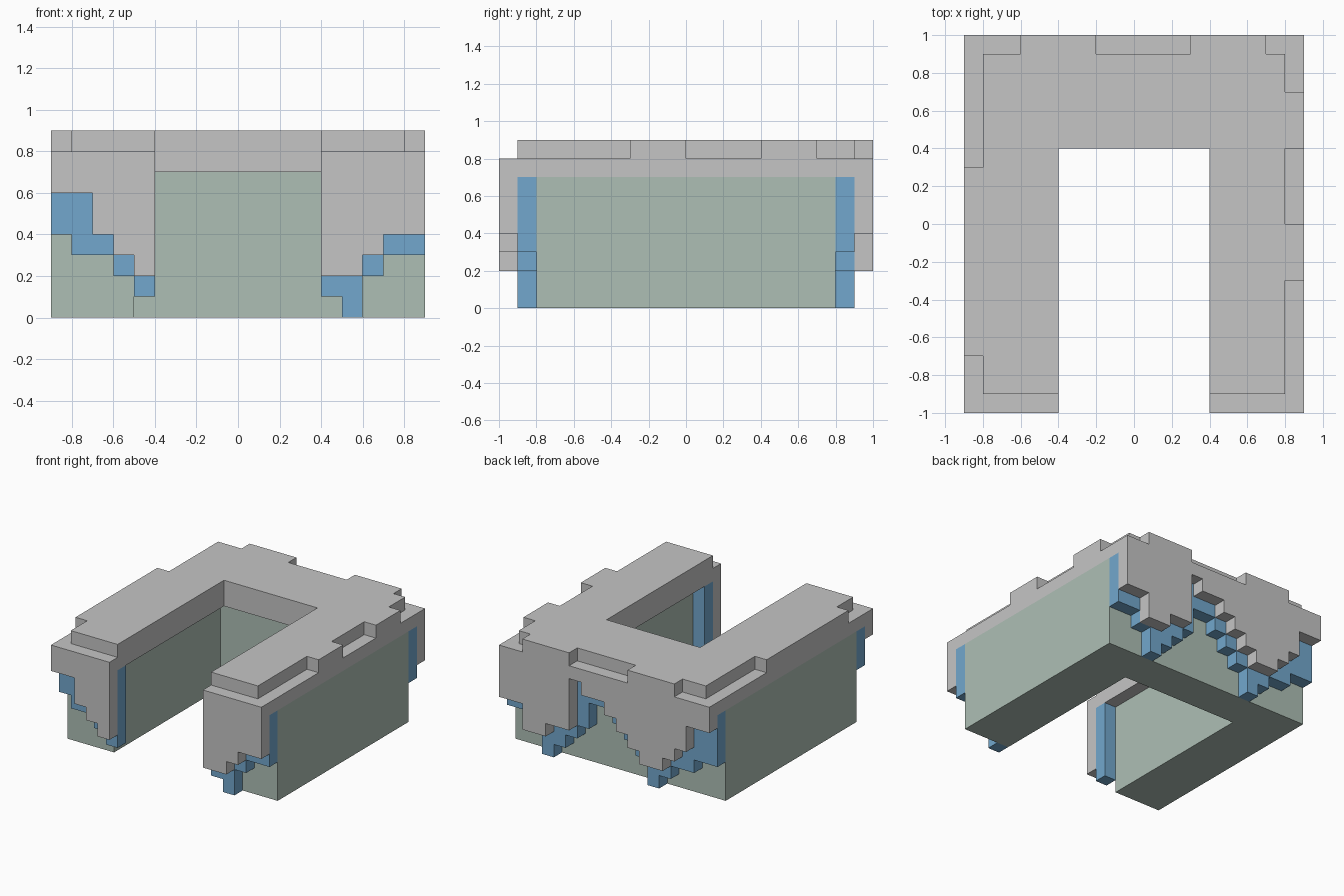
import bpy, bmesh
from mathutils import Vector

if "Cube" in bpy.data.objects:
    bpy.data.objects.remove(bpy.data.objects["Cube"])


def material(name, rgb):
    m = bpy.data.materials.new(name)
    m.diffuse_color = (*rgb, 1)
    m.use_nodes = True
    m.node_tree.nodes["Principled BSDF"].inputs["Base Color"].default_value = m.diffuse_color
    return m


GREY = material("light grey", (0.56, 0.56, 0.56))
BLUE = material("soft blue", (0.17, 0.39, 0.61))
GREEN = material("pale green", (0.42, 0.52, 0.46))


def prism(name, points, direction, mat):
    """Flat outline extruded along a vector."""
    bm = bmesh.new()
    face = bm.faces.new([bm.verts.new(p) for p in points])
    new = bmesh.ops.extrude_face_region(bm, geom=[face])["geom"]
    verts = [v for v in new if isinstance(v, bmesh.types.BMVert)]
    bmesh.ops.translate(bm, verts=verts, vec=Vector(direction))
    bmesh.ops.recalc_face_normals(bm, faces=bm.faces)
    me = bpy.data.meshes.new(name)
    bm.to_mesh(me)
    bm.free()
    me.materials.append(mat)
    ob = bpy.data.objects.new(name, me)
    bpy.context.collection.objects.link(ob)
    return ob


def slab(name, outline, z0, z1, mat):
    return prism(name, [(x, y, z0) for x, y in outline], (0, 0, z1 - z0), mat)


def drip(name, x0, bottoms, y, mat):
    """Stepped fringe hanging from z = 0.7, one height in tenths per 0.1 column."""
    pts = [(x0, 0.7)]
    for i, b in enumerate(bottoms):
        xa, xb = x0 + i * 0.1, x0 + (i + 1) * 0.1
        if i and bottoms[i - 1] == b:
            pts[-1] = (xb, b / 10)
        else:
            pts += [(xa, b / 10), (xb, b / 10)]
    pts.append((x0 + len(bottoms) * 0.1, 0.7))
    return prism(name, [(x, y, z) for x, z in pts], (0, 0.1, 0), mat)


# U-shaped body, recessed under the cover
slab("body", [(-.9, -.8), (-.5, -.8), (-.5, .5), (.5, .5), (.5, -.8), (.9, -.8),
              (.9, .8), (-.9, .8)], 0, 0.7, GREEN)

# cover slab
slab("cover", [(-.9, -1), (-.4, -1), (-.4, .4), (.4, .4), (.4, -1), (.9, -1),
               (.9, 1), (-.9, 1)], 0.7, 0.8, GREY)

# top layer with a notched outer edge
slab("cover_top", [(-.8, -.9), (-.4, -.9), (-.4, .4), (.4, .4), (.4, -.9), (.8, -.9),
                   (.8, -.3), (.9, -.3), (.9, 0), (.8, 0), (.8, .4), (.9, .4),
                   (.9, .7), (.8, .7), (.8, .9), (.7, .9), (.7, 1), (.3, 1),
                   (.3, .9), (-.2, .9), (-.2, 1), (-.6, 1), (-.6, .9), (-.8, .9),
                   (-.8, .3), (-.9, .3), (-.9, -.7), (-.8, -.7)], 0.8, 0.9, GREY)

# front fringes on both legs
drip("front_left_outer_fringe", -.9, [6, 6, 4, 3, 2], -1, GREY)
drip("front_left_inner_fringe", -.9, [4, 3, 3, 2, 1], -.9, BLUE)
drip("front_right_outer_fringe", .4, [2, 2, 3, 4, 4], -1, GREY)
drip("front_right_inner_fringe", .4, [1, 0, 2, 3, 3], -.9, BLUE)

# back fringes
drip("back_left_outer_fringe", -.9, [6, 6, 4, 3, 2, 2, 3, 4, 5, 6, 6], .9, GREY)
drip("back_right_outer_fringe", .3, [3, 3, 2, 2, 4, 4], .9, GREY)
drip("back_inner_fringe", -.9,
     [3, 3, 2, 2, 1, 0, 2, 3, 4, 5, 5, 3, 2, 1, 0, 2, 3, 3], .8, BLUE)
